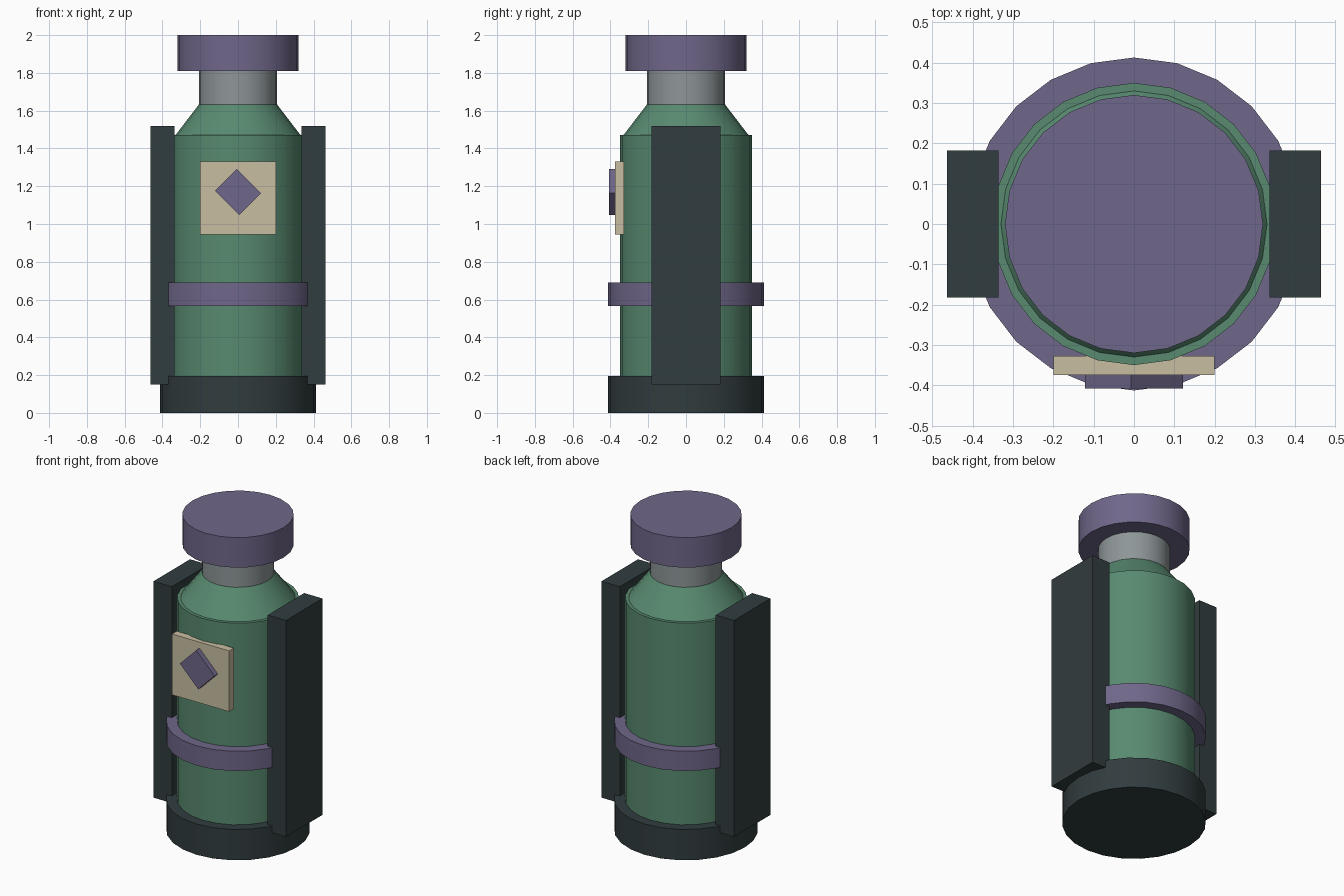
import bpy
from math import radians

if "Cube" in bpy.data.objects:
    bpy.data.objects.remove(bpy.data.objects["Cube"])


def material(name, rgb):
    m = bpy.data.materials.new(name)
    lin = [(c / 255 / 12.92) if c < 11 else ((c / 255 + 0.055) / 1.055) ** 2.4 for c in rgb]
    m.diffuse_color = (*lin, 1)
    m.use_nodes = True
    m.node_tree.nodes["Principled BSDF"].inputs["Base Color"].default_value = m.diffuse_color
    return m


GREEN = material("green", (88, 138, 112))
PURPLE = material("purple", (112, 103, 138))
DARK = material("dark", (49, 60, 62))
TAN = material("tan", (200, 190, 162))
STEEL = material("steel", (142, 150, 152))


def turned(name, z0, z1, r0, r1, mat):
    """24-sided cylinder or tapered section between two heights."""
    bpy.ops.mesh.primitive_cone_add(vertices=24, radius1=r0, radius2=r1, depth=z1 - z0,
                                    location=(0, 0, (z0 + z1) / 2))
    ob = bpy.context.object
    ob.name = name
    ob.data.materials.append(mat)
    bpy.ops.object.shade_smooth_by_angle(angle=radians(30))
    return ob


def box(name, centre, size, mat, tilt=0):
    bpy.ops.mesh.primitive_cube_add(size=1, location=centre, rotation=(0, radians(tilt), 0))
    ob = bpy.context.object
    ob.name = name
    ob.scale = size
    bpy.ops.object.transform_apply(location=False, rotation=False, scale=True)
    ob.data.materials.append(mat)
    return ob


# Bottle, stacked from bottom to top
turned("base", 0, 0.195, 0.413, 0.413, DARK)
turned("body", 0.15, 1.472, 0.35, 0.35, GREEN)
turned("shoulder", 1.472, 1.635, 0.33, 0.205, GREEN)
turned("neck", 1.62, 1.83, 0.207, 0.207, STEEL)
turned("cap", 1.81, 2.0, 0.32, 0.32, PURPLE)

# Strap around the body
turned("band", 0.565, 0.69, 0.413, 0.413, PURPLE)

# Side guards
for side, sx in (("left", -1), ("right", 1)):
    box(f"{side}_guard", (sx * 0.4, 0, 0.835), (0.128, 0.365, 1.37), DARK)

# Front label with a raised diamond
box("label", (0, -0.351, 1.138), (0.4, 0.048, 0.385), TAN)
box("diamond", (0, -0.39, 1.17), (0.182, 0.036, 0.162), PURPLE, tilt=45)
